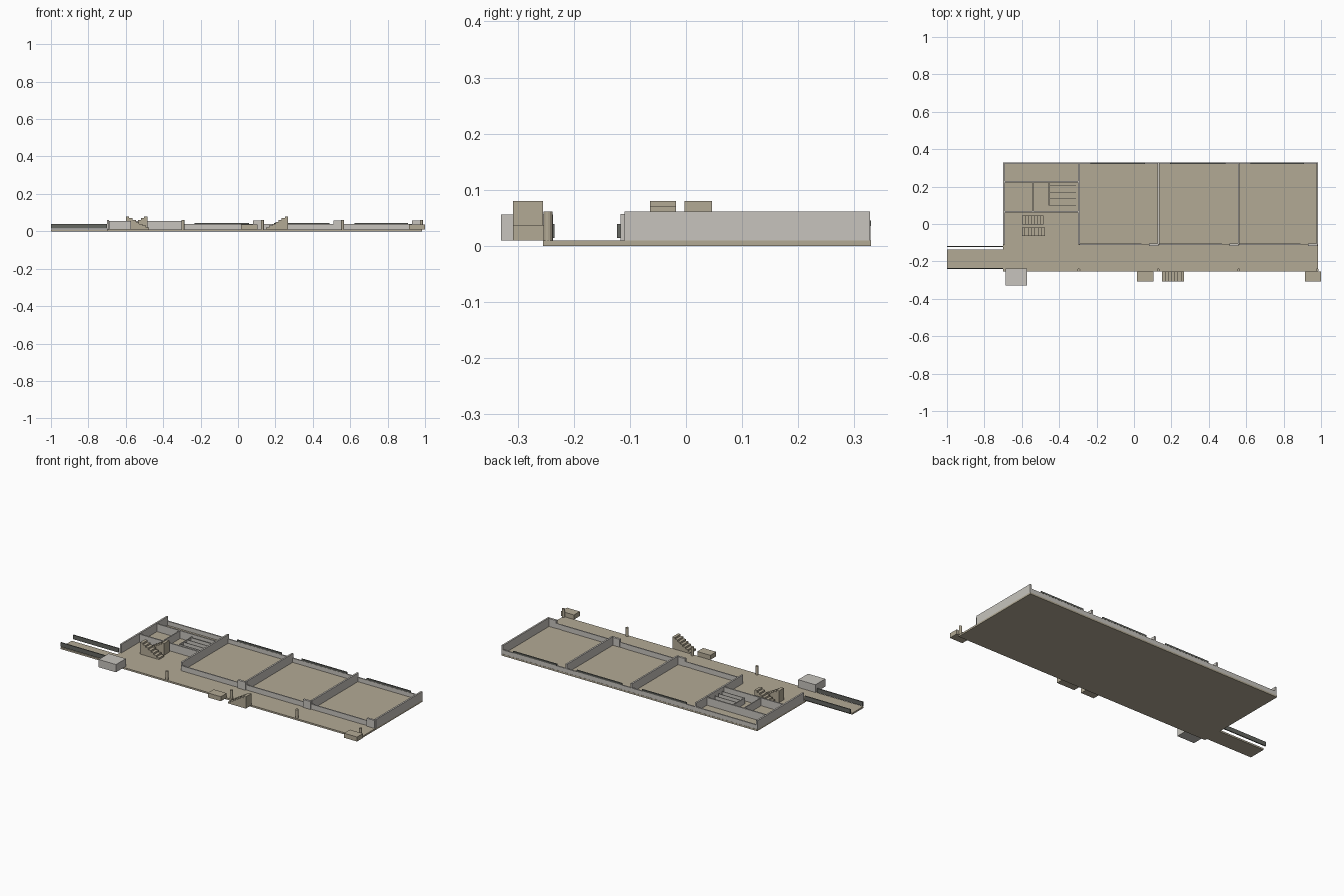
import bpy
import bmesh

if "Cube" in bpy.data.objects:
    bpy.data.objects.remove(bpy.data.objects["Cube"], do_unlink=True)


def material(name, rgb):
    m = bpy.data.materials.new(name)
    m.use_nodes = True
    m.diffuse_color = (*rgb, 1)
    m.node_tree.nodes["Principled BSDF"].inputs["Base Color"].default_value = (*rgb, 1)
    return m


BEIGE = material("beige concrete", (0.45, 0.40, 0.30))
GREY = material("light grey plaster", (0.57, 0.55, 0.51))
DARK = material("dark metal", (0.13, 0.135, 0.12))
FLOOR = 0.01
TALL = 0.061


def finish(name, bm, mat):
    bmesh.ops.recalc_face_normals(bm, faces=bm.faces)
    me = bpy.data.meshes.new(name)
    bm.to_mesh(me)
    bm.free()
    me.materials.append(mat)
    ob = bpy.data.objects.new(name, me)
    bpy.context.scene.collection.objects.link(ob)
    return ob


def box(name, x, y, z, mat):
    """Box from (low, high) pairs on each axis."""
    bm = bmesh.new()
    bmesh.ops.create_cube(bm, size=1)
    for v in bm.verts:
        v.co = [r[0] if c < 0 else r[1] for c, r in zip(v.co, (x, y, z))]
    return finish(name, bm, mat)


def stairs(name, x_low, x_high, y, top, steps=7):
    """Solid stepped flight climbing from x_low to x_high."""
    run, rise = (x_high - x_low) / steps, (top - FLOOR) / steps
    profile = [(x_low, FLOOR)]
    for i in range(steps):
        z = FLOOR + (i + 1) * rise
        profile += [(x_low + i * run, z), (x_low + (i + 1) * run, z)]
    profile.append((x_high, FLOOR))
    bm = bmesh.new()
    face = bm.faces.new([bm.verts.new((px, y[0], pz)) for px, pz in profile])
    ext = bmesh.ops.extrude_face_region(bm, geom=[face])
    for v in ext["geom"]:
        if isinstance(v, bmesh.types.BMVert):
            v.co.y = y[1]
    finish(name, bm, BEIGE)


# Floor slab and side walkway with railings
box("floor_slab", (-0.70, 0.985), (-0.255, 0.33), (0, FLOOR), BEIGE)
box("walkway", (-1, -0.70), (-0.24, -0.137), (0, FLOOR), BEIGE)
for side, y in (("front", -0.237), ("back", -0.12)):
    box(side + "_railing", (-1, -0.70), (y - 0.003, y + 0.003), (0.014, 0.039), DARK)

# Cross walls dividing the rooms
crosses = (-0.695, -0.295, 0.13, 0.56, 0.98)
for i, x in enumerate(crosses):
    box(f"cross_wall_{i}", (x - 0.005, x + 0.005), (-0.11, 0.328), (FLOOR, TALL), GREY)

# Back wall and the front walls, doors and windows of the three large rooms
box("back_wall", (-0.695, 0.98), (0.321, 0.329), (FLOOR, 0.035), GREY)
for i, (a, b) in enumerate(zip(crosses[1:-1], crosses[2:])):
    box(f"front_wall_{i}", (a, b - 0.09), (-0.111, -0.104), (FLOOR, 0.04), GREY)
    box(f"door_pier_{i}", (b - 0.05, b), (-0.117, -0.104), (FLOOR, 0.057), GREY)
    box(f"door_leaf_{i}", (b - 0.09, b - 0.05), (-0.11, -0.106), (FLOOR, 0.04), GREY)
    box(f"window_strip_{i}", (a + 0.062, b - 0.07), (0.322, 0.33), (0.035, 0.045), DARK)

# Service room walls and stall dividers
for i, y in enumerate((0.065, 0.227)):
    box(f"service_wall_{i}", (-0.695, -0.295), (y - 0.004, y + 0.004), (FLOOR, 0.056), GREY)
box("service_divider", (-0.543, -0.537), (0.065, 0.227), (FLOOR, 0.056), GREY)
box("stall_back", (-0.458, -0.453), (0.098, 0.22), (FLOOR, 0.045), GREY)
for i in range(4):
    y = 0.1 + i * 0.035
    box(f"stall_divider_{i}", (-0.455, -0.31), (y - 0.002, y + 0.002), (FLOOR, 0.045), GREY)

# Stair flights
stairs("stair_front_flight", -0.475, -0.6, (-0.064, -0.018), 0.08)
stairs("stair_back_flight", -0.6, -0.485, (-0.003, 0.046), 0.08)
stairs("outside_stair", 0.15, 0.267, (-0.308, -0.255), 0.08)

# Round posts along the front edge
for i, x in enumerate(crosses[1:]):
    bm = bmesh.new()
    bmesh.ops.create_cone(bm, cap_ends=True, segments=12, radius1=0.008,
                          radius2=0.008, depth=TALL - FLOOR)
    bmesh.ops.translate(bm, verts=bm.verts, vec=(x, -0.246, (TALL + FLOOR) / 2))
    finish(f"post_{i}", bm, BEIGE)

# Blocks against the front edge
box("entry_block", (-0.687, -0.573), (-0.33, -0.237), (FLOOR, 0.056), GREY)
box("middle_block", (0.017, 0.103), (-0.308, -0.253), (FLOOR, 0.037), BEIGE)
box("end_block", (0.915, 1.0), (-0.308, -0.253), (FLOOR, 0.037), BEIGE)
